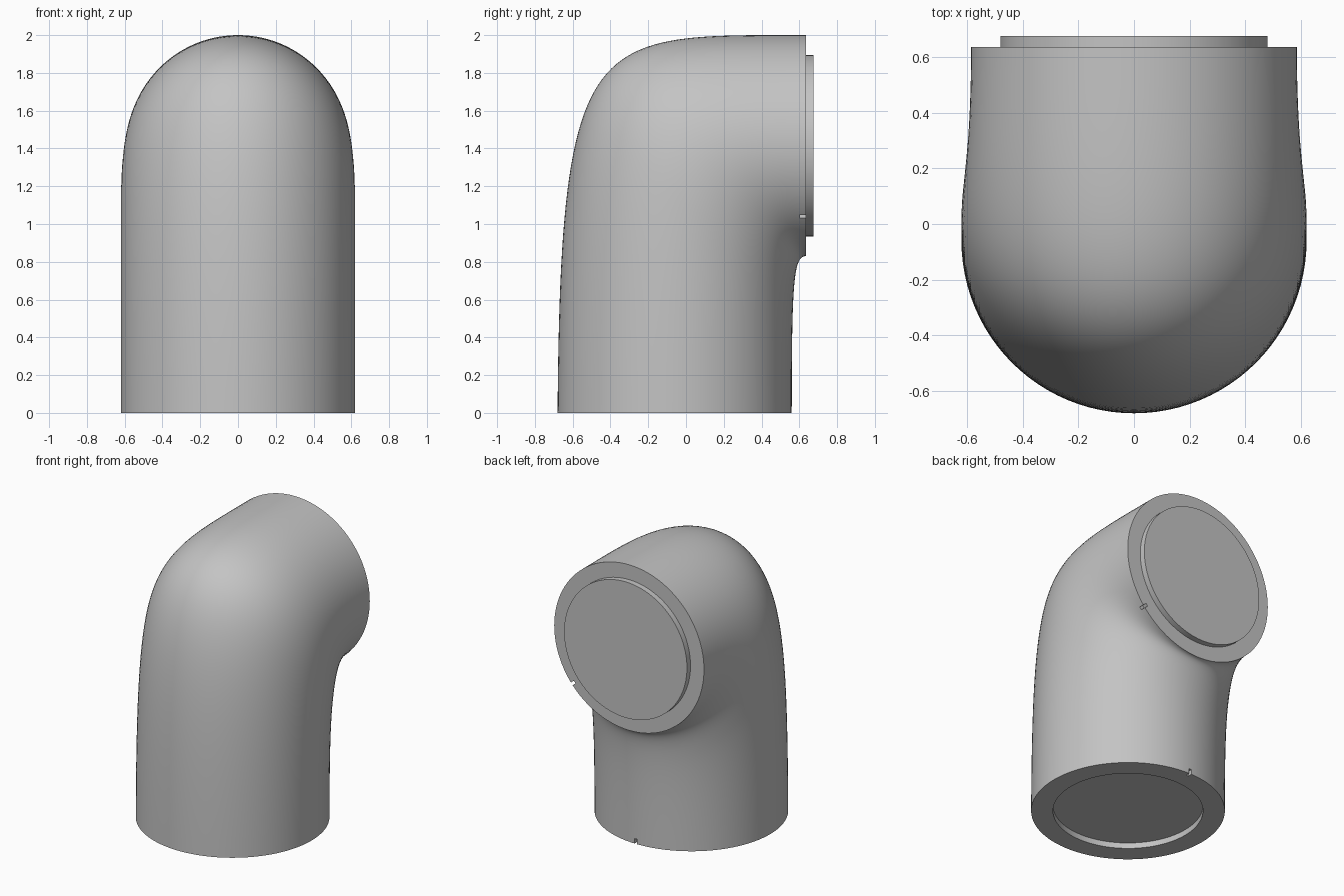
import bpy, bmesh, math
from mathutils import Vector

if "Cube" in bpy.data.objects:
    bpy.data.objects.remove(bpy.data.objects["Cube"], do_unlink=True)

SIDES, STEPS = 96, 48
END_Y, LIP_RADIUS, LIP_DEPTH = 0.635, 0.48, 0.04

grey = bpy.data.materials.new("plain grey")
grey.use_nodes = True
grey.diffuse_color = (0.55, 0.55, 0.55, 1)
grey.node_tree.nodes["Principled BSDF"].inputs["Base Color"].default_value = grey.diffuse_color


def bezier(points, t):
    a, b, c, d = (Vector((0, y, z)) for y, z in points)
    s = 1 - t
    return a * s**3 + b * 3 * s * s * t + c * 3 * s * t * t + d * t**3


def ring(bm, centre, across, half_width):
    """Ellipse spanned by the x axis and the vector across."""
    side = Vector((half_width, 0, 0))
    turns = [2 * math.pi * i / SIDES for i in range(SIDES)]
    return [bm.verts.new(centre + side * math.cos(a) + across * math.sin(a)) for a in turns]


def loft(name, sections):
    """Skin a row of (centre, across, half width) sections and close both ends."""
    bm = bmesh.new()
    rings = [ring(bm, *s) for s in sections]
    for r, q in zip(rings, rings[1:]):
        for i in range(SIDES):
            j = (i + 1) % SIDES
            bm.faces.new((r[i], r[j], q[j], q[i]))
    bm.faces.new(rings[0])
    bm.faces.new(rings[-1])
    bmesh.ops.recalc_face_normals(bm, faces=bm.faces)
    mesh = bpy.data.meshes.new(name)
    bm.to_mesh(mesh)
    bm.free()
    mesh.materials.append(grey)
    obj = bpy.data.objects.new(name, mesh)
    bpy.context.collection.objects.link(obj)
    return obj


def activate(obj):
    bpy.ops.object.select_all(action="DESELECT")
    obj.select_set(True)
    bpy.context.view_layer.objects.active = obj


def cut_notch(target, location, size, tilt):
    bpy.ops.mesh.primitive_cube_add(size=1, location=location, rotation=(0, tilt, 0))
    cutter = bpy.context.object
    cutter.name = "notch_cutter"
    cutter.scale = size
    cutter.hide_render = True
    cutter.data.materials.append(grey)
    mod = target.modifiers.new("notch", "BOOLEAN")
    mod.operation, mod.solver, mod.object = "DIFFERENCE", "EXACT", cutter
    activate(target)
    bpy.ops.object.modifier_apply(modifier=mod.name)
    bpy.data.objects.remove(cutter, do_unlink=True)


# Elbow body: outer bend and inner bend guide the elliptical sections
outer = [(-0.68, 0), (-0.665, 2.05), (-0.5, 2), (END_Y, 2)]
inner = [(0.56, 0), (0.56, 0.7), (0.57, 0.83), (END_Y, 0.83)]
base_centre = Vector((0, -0.06, 0))
flat = Vector((0, -LIP_RADIUS, 0))
# Socket recess in the base comes first, then the bend
sections = [(base_centre + Vector((0, 0, LIP_DEPTH)), flat, LIP_RADIUS),
            (base_centre, flat, LIP_RADIUS)]
for k in range(STEPS + 1):
    t = k / STEPS
    o, n = bezier(outer, t), bezier(inner, t)
    u = max(0, (t - 0.4) / 0.6)
    narrowing = u * u * (3 - 2 * u)
    sections.append(((o + n) / 2, (o - n) / 2, 0.62 - 0.035 * narrowing))
body = loft("elbow_body", sections)

# Alignment notches on the two rims
end_centre = Vector((0, END_Y, 1.415))
angle = math.radians(40)
rim = Vector((math.cos(angle), 0, -math.sin(angle))) * 0.585
cut_notch(body, end_centre + rim, (0.06, 0.07, 0.02), angle)
cut_notch(body, (0, 0.56, 0), (0.02, 0.06, 0.07), 0)

# Raised disc on the back opening
up = Vector((0, 0, LIP_RADIUS))
disc = loft("end_disc", [(end_centre, up, LIP_RADIUS),
                         (end_centre + Vector((0, LIP_DEPTH, 0)), up, LIP_RADIUS)])

for obj in (body, disc):
    activate(obj)
    bpy.ops.object.shade_smooth_by_angle(angle=math.radians(35))
